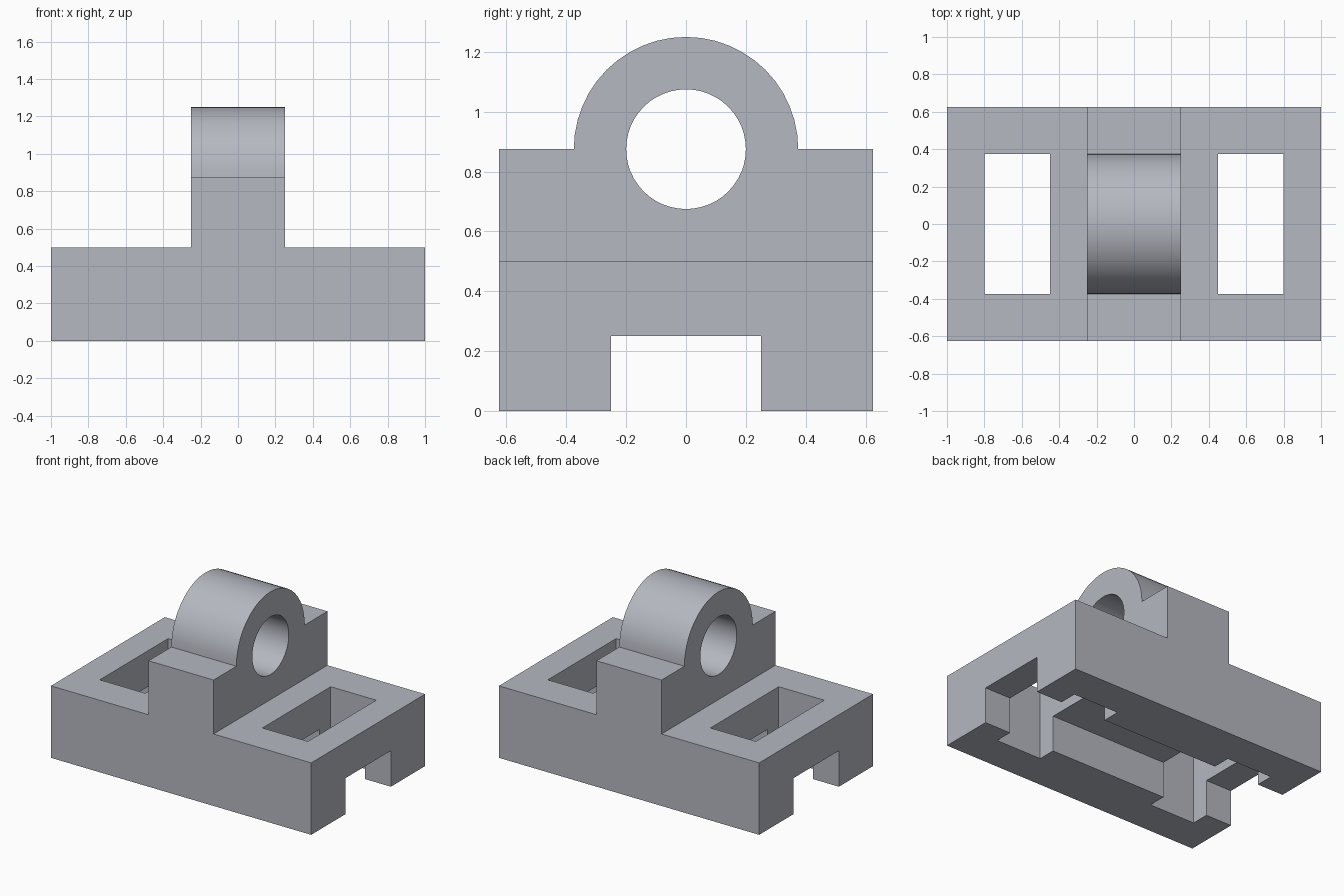
import bpy, bmesh, math

if "Cube" in bpy.data.objects:
    bpy.data.objects.remove(bpy.data.objects["Cube"])

SEG = 48


def prism(name, outline, x0, x1):
    """Extrude a (y, z) outline along x from x0 to x1."""
    bm = bmesh.new()
    face = bm.faces.new([bm.verts.new((x0, y, z)) for y, z in outline])
    ext = bmesh.ops.extrude_face_region(bm, geom=[face])
    verts = [g for g in ext["geom"] if isinstance(g, bmesh.types.BMVert)]
    bmesh.ops.translate(bm, verts=verts, vec=(x1 - x0, 0, 0))
    bmesh.ops.recalc_face_normals(bm, faces=bm.faces[:])
    mesh = bpy.data.meshes.new(name)
    bm.to_mesh(mesh)
    bm.free()
    mesh.materials.append(steel)
    obj = bpy.data.objects.new(name, mesh)
    bpy.context.collection.objects.link(obj)
    return obj


def rect(y, z0, z1):
    return [(-y, z0), (y, z0), (y, z1), (-y, z1)]


def arc(r, z, start, end, n):
    angles = [start + (end - start) * i / n for i in range(n + 1)]
    return [(r * math.cos(a), z + r * math.sin(a)) for a in angles]


def cut(target, cutter):
    cutter.hide_render = True
    mod = target.modifiers.new("cut", 'BOOLEAN')
    mod.operation, mod.solver, mod.object = 'DIFFERENCE', 'EXACT', cutter
    bpy.context.view_layer.objects.active = target
    bpy.ops.object.modifier_apply(modifier=mod.name)
    bpy.data.objects.remove(cutter)


# Blue-grey steel
steel = bpy.data.materials.new("steel")
steel.diffuse_color = (0.465, 0.48, 0.535, 1)
steel.use_nodes = True
steel.node_tree.nodes["Principled BSDF"].inputs["Base Color"].default_value = steel.diffuse_color

# Full side profile: channelled base, upright block and round boss
profile = [(-0.625, 0), (-0.25, 0), (-0.25, 0.25), (0.25, 0.25),
           (0.25, 0), (0.625, 0), (0.625, 0.875)]
profile += arc(0.375, 0.875, 0, math.pi, SEG // 2)
profile += [(-0.625, 0.875)]
bracket = prism("bearing_bracket", profile, -1, 1)

# Shoulders beside the upright and rectangular through-slots, both sides
for s in (-1, 1):
    lo, hi = sorted((s * 0.25, s * 1.2))
    cut(bracket, prism("shoulder_cutter", rect(0.8, 0.5, 1.5), lo, hi))
    lo, hi = sorted((s * 0.45, s * 0.8))
    cut(bracket, prism("slot_cutter", rect(0.375, -0.2, 0.7), lo, hi))

# Shaft bore
bore = arc(0.2, 0.875, 0, 2 * math.pi, SEG)[:-1]
cut(bracket, prism("bore_cutter", bore, -0.5, 0.5))

# Smooth curved surfaces, crisp edges
bpy.ops.object.select_all(action='DESELECT')
bracket.select_set(True)
bpy.context.view_layer.objects.active = bracket
bpy.ops.object.shade_smooth_by_angle(angle=math.radians(30))
